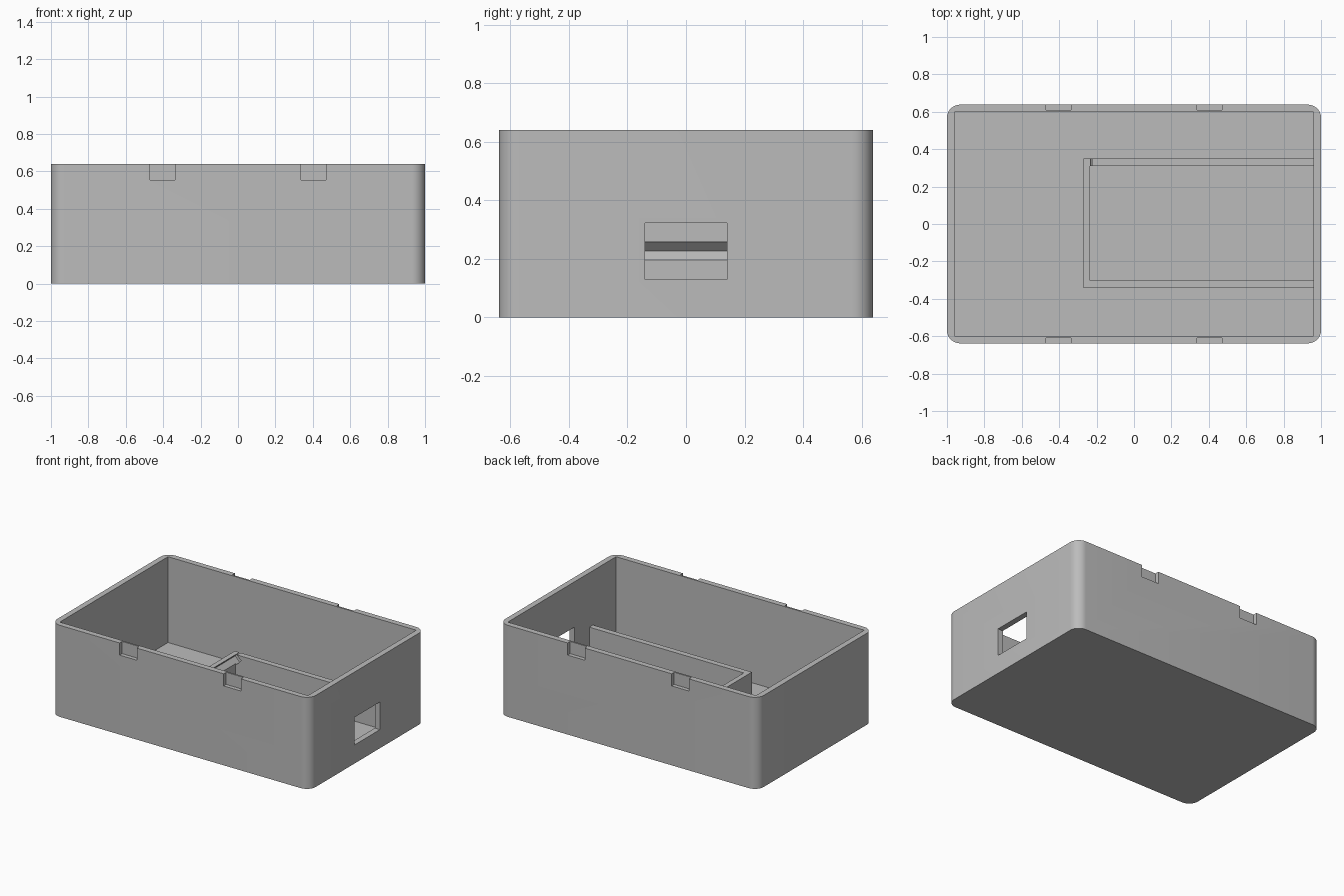
import bpy, bmesh, math
from mathutils import Matrix, Vector

if "Cube" in bpy.data.objects:
    bpy.data.objects.remove(bpy.data.objects["Cube"], do_unlink=True)

grey = bpy.data.materials.new("plain_grey")
grey.use_nodes = True
GREY = (0.5, 0.5, 0.5, 1)
grey.diffuse_color = GREY
grey.node_tree.nodes["Principled BSDF"].inputs["Base Color"].default_value = GREY


def box(name, lo, hi, radius=0, tilt=0):
    """Box between two corners, with optional rounded upright edges and tilt about y."""
    lo, hi = Vector(lo), Vector(hi)
    bm = bmesh.new()
    bmesh.ops.create_cube(bm, size=1)
    size = hi - lo
    bmesh.ops.scale(bm, vec=size, verts=bm.verts)
    if radius:
        upright = [e for e in bm.edges
                   if abs(e.verts[0].co.z - e.verts[1].co.z) > size.z / 2]
        bmesh.ops.bevel(bm, geom=upright, offset=radius, segments=10,
                        profile=0.5, affect='EDGES')
    bmesh.ops.transform(bm, verts=bm.verts,
                        matrix=Matrix.Translation((lo + hi) / 2) @ Matrix.Rotation(tilt, 4, 'Y'))
    mesh = bpy.data.meshes.new(name)
    bm.to_mesh(mesh)
    bm.free()
    mesh.materials.append(grey)
    obj = bpy.data.objects.new(name, mesh)
    bpy.context.collection.objects.link(obj)
    return obj


def select(obj):
    bpy.ops.object.select_all(action='DESELECT')
    obj.select_set(True)
    bpy.context.view_layer.objects.active = obj


def cut(target, cutter):
    """Subtract the cutter and discard it."""
    cutter.hide_render = True
    mod = target.modifiers.new("cut", 'BOOLEAN')
    mod.operation = 'DIFFERENCE'
    mod.solver = 'EXACT'
    mod.object = cutter
    select(target)
    bpy.ops.object.modifier_apply(modifier=mod.name)
    bpy.data.objects.remove(cutter, do_unlink=True)


# Open case with rounded upright corners
W, D, H = 1.0, 0.638, 0.64
WALL, FLOOR = 0.04, 0.04
case = box("case", (-W, -D, 0), (W, D, H), radius=0.07)
cut(case, box("cavity", (-W + WALL, -D + WALL, FLOOR), (W - WALL, D - WALL, H + 0.1)))

# Connector opening in the left end wall
cut(case, box("opening", (0.9, -0.14, 0.13), (1.1, 0.14, 0.323)))

# Lid latch notches in the outside of both long walls
for x in (-0.403, 0.403):
    for side in (-1, 1):
        ys = sorted((side * 0.61, side * 0.7))
        cut(case, box("notch", (x - 0.067, ys[0], 0.555), (x + 0.067, ys[1], H + 0.1)))

# Three-sided fence on the floor
fence = box("fence", (-0.27, -0.343, FLOOR - 0.01), (W - WALL + 0.01, 0.35, 0.26))
cut(fence, box("fence_inside", (-0.235, -0.303, 0), (1.1, 0.31, 0.4)))

# Diamond groove along the end of the fence, running out through one side
s = 0.026
cut(fence, box("groove", (-0.229 - s, -0.303, 0.227 - s), (-0.229 + s, 0.4, 0.227 + s),
               tilt=math.radians(45)))

for obj in (case, fence):
    select(obj)
    bpy.ops.object.shade_smooth_by_angle(angle=math.radians(30))
